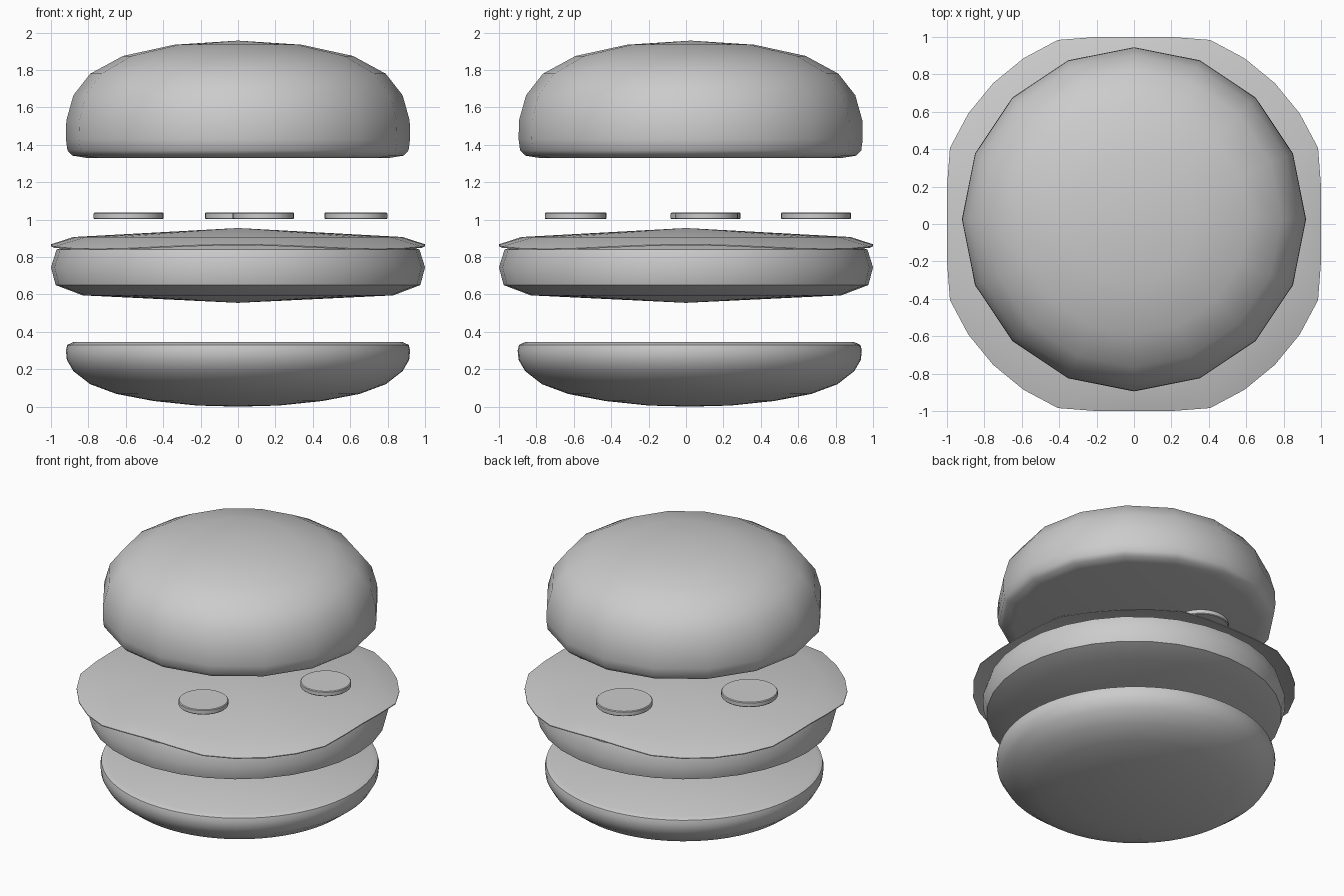
import bpy, bmesh
from math import sin, cos, pi, radians

if "Cube" in bpy.data.objects:
    bpy.data.objects.remove(bpy.data.objects["Cube"])


def finish(name, bm, angle):
    bmesh.ops.remove_doubles(bm, verts=bm.verts, dist=1e-5)
    bmesh.ops.recalc_face_normals(bm, faces=bm.faces)
    mesh = bpy.data.meshes.new(name)
    bm.to_mesh(mesh)
    bm.free()
    ob = bpy.data.objects.new(name, mesh)
    bpy.context.collection.objects.link(ob)
    bpy.ops.object.select_all(action='DESELECT')
    ob.select_set(True)
    bpy.context.view_layer.objects.active = ob
    bpy.ops.object.shade_smooth_by_angle(angle=radians(angle))
    return ob


def lathe(name, profile, sides, centre=(0, 0), angle=50, shape=None):
    """Revolve (radius, z) points; shape(r, z, a) may deform each ring."""
    bm = bmesh.new()
    rings = []
    for r, z in profile:
        ring = []
        for i in range(sides):
            a = 2 * pi * i / sides
            rr, zz = shape(r, z, a) if shape else (r, z)
            ring.append(bm.verts.new((centre[0] + rr * cos(a), centre[1] + rr * sin(a), zz))
                        if r > 0 or i == 0 else ring[0])
        rings.append(ring)
    for low, high in zip(rings, rings[1:]):
        for i in range(sides):
            j = (i + 1) % sides
            bm.faces.new(dict.fromkeys((low[i], low[j], high[j], high[i])))
    return finish(name, bm, angle)


# bottom bun: rounded bowl with a flat top
lathe("bottom_bun", [(0, 0), (.22, .006), (.45, .03), (.65, .068), (.79, .12), (.88, .19),
                     (.915, .25), (.92, .30), (.913, .33), (.88, .345), (0, .345)],
      64, (0, .02))

# patty: low double cone with a rounded rim
lathe("patty", [(0, .555), (.83, .595), (.975, .65), (1, .745), (.97, .84), (.83, .89), (0, .935)], 32)


# cheese: thin draped sheet, rounded square outline, drooping corners
def drape(r, z, a):
    limit = min(1.065, 1 / max(abs(cos(a)), abs(sin(a))) if abs(sin(4 * a)) > .01 or abs(sin(2 * a)) > .01 else 1)
    t = max(0, (r - .88) / .12)
    return r * (1 + (limit - 1) * t), z - .025 * t * sin(2 * a) ** 2


lathe("cheese", [(0, .945), (.88, .899), (1, .862), (1, .868), (.88, .907), (0, .955)],
      32, shape=drape, angle=60)

# pickles: four floating discs (x, y, radius)
for n, (x, y, r) in enumerate([(.135, -.59, .165), (.63, .11, .168),
                               (.01, .695, .187), (-.585, .105, .187)]):
    lathe(f"pickle_{n + 1}", [(0, 1.002), (r - .005, 1.002), (r, 1.007), (r, 1.033),
                              (r - .005, 1.038), (0, 1.038)], 32, (x, y), 40)

# top bun: sixteen sided dome with a flat underside
lathe("top_bun", [(0, 1.33), (.81, 1.33), (.885, 1.342), (.912, 1.37), (.92, 1.43), (.918, 1.53),
                  (.88, 1.665), (.79, 1.78), (.615, 1.875), (.34, 1.935), (0, 1.957)],
      16, (0, .025))
